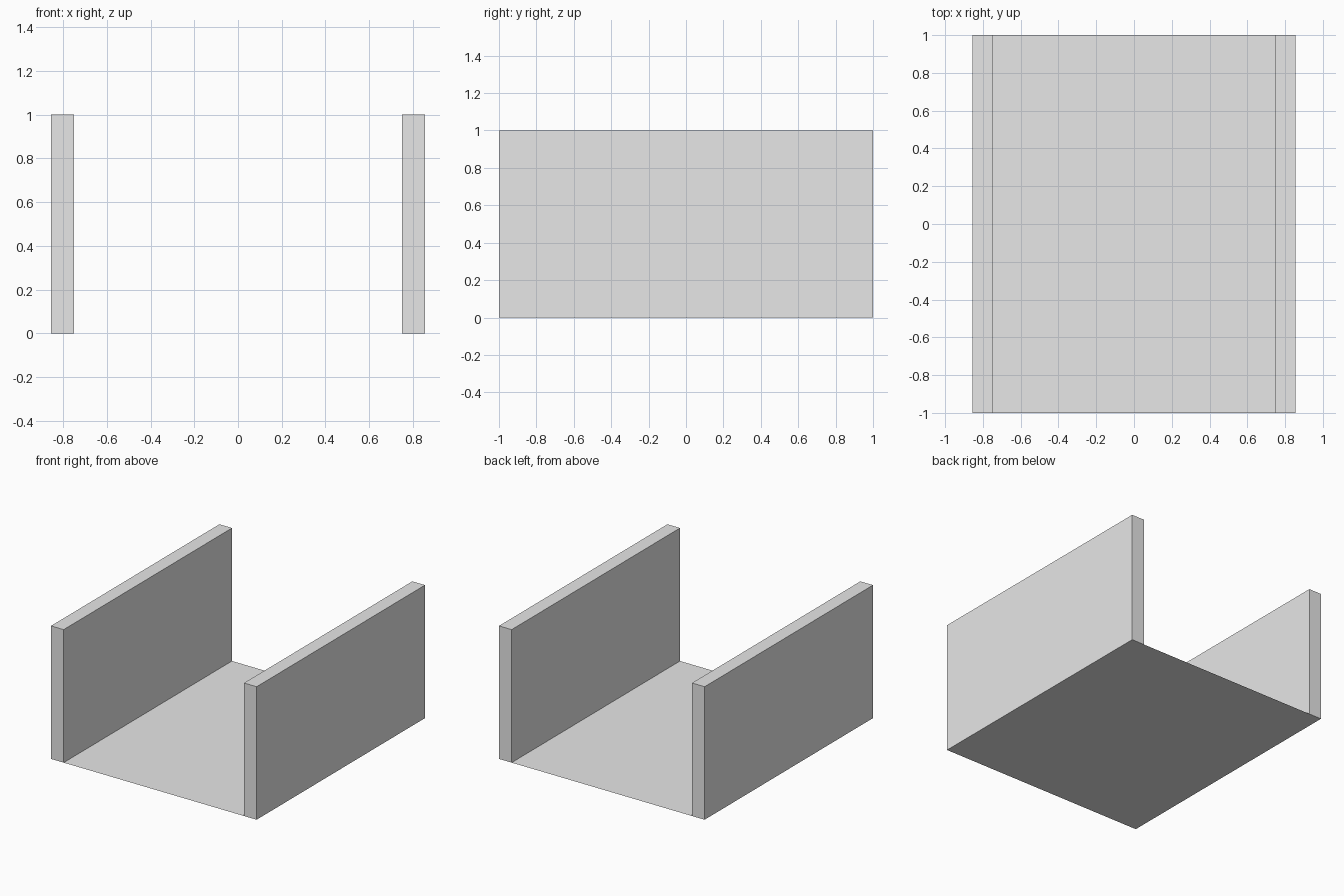
import bpy
import bmesh

WIDTH, LENGTH, HEIGHT, WALL = 1.71, 2.0, 1.0, 0.105

cube = bpy.data.objects.get("Cube")
if cube:
    bpy.data.objects.remove(cube, do_unlink=True)

grey = bpy.data.materials.new("light_grey")
grey.use_nodes = True
grey.diffuse_color = (0.8, 0.8, 0.8, 1)
grey.node_tree.nodes["Principled BSDF"].inputs["Base Color"].default_value = (0.8, 0.8, 0.8, 1)


def add_object(name, bm):
    mesh = bpy.data.meshes.new(name)
    bm.to_mesh(mesh)
    bm.free()
    mesh.materials.append(grey)
    bpy.context.collection.objects.link(bpy.data.objects.new(name, mesh))


# Floor: a single thin sheet reaching under both walls
bm = bmesh.new()
bmesh.ops.create_grid(bm, x_segments=1, y_segments=1, size=0.5)
bmesh.ops.scale(bm, vec=(WIDTH, LENGTH, 1), verts=bm.verts)
add_object("floor", bm)

# Side walls: upright slabs, open underneath where the floor closes them
for name, side in (("left_wall", 1), ("right_wall", -1)):
    bm = bmesh.new()
    bmesh.ops.create_cube(bm, size=1)
    bottom = [f for f in bm.faces if f.normal.z < -0.5]
    bmesh.ops.delete(bm, geom=bottom, context="FACES_ONLY")
    bmesh.ops.scale(bm, vec=(WALL, LENGTH, HEIGHT), verts=bm.verts)
    bmesh.ops.translate(bm, vec=(side * (WIDTH - WALL) / 2, 0, HEIGHT / 2), verts=bm.verts)
    add_object(name, bm)
